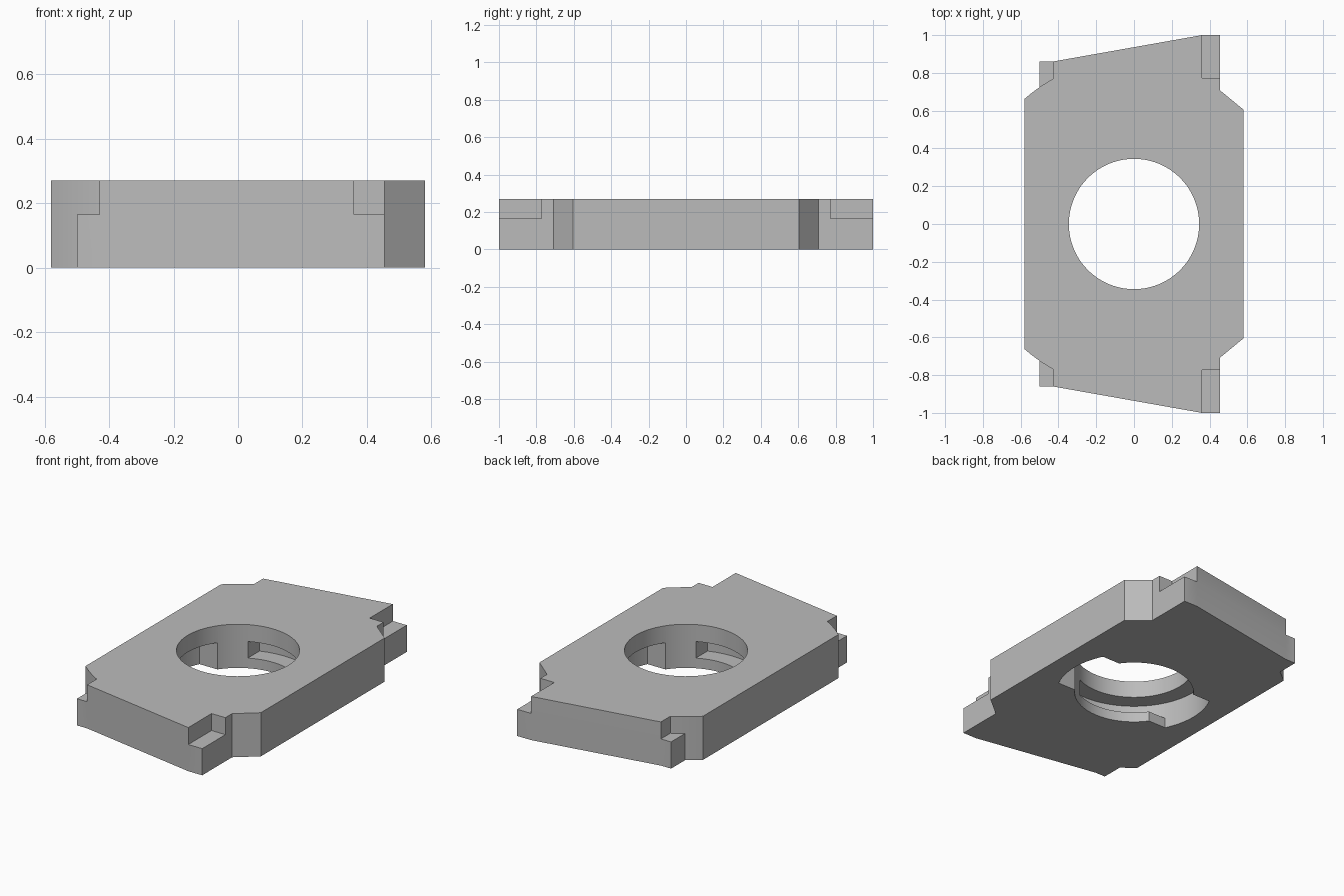
import bpy, bmesh, math

cube = bpy.data.objects.get("Cube")
if cube:
    bpy.data.objects.remove(cube, do_unlink=True)

HEIGHT, STEP = 0.27, 0.165       # plate top, level of notch floors and slot ceilings
HOLE, LOCK, ROUND = 0.345, 0.45, 0.88

grey = bpy.data.materials.new("plain_grey")
grey.use_nodes = True
grey.diffuse_color = (0.5, 0.5, 0.5, 1)
grey.node_tree.nodes["Principled BSDF"].inputs["Base Color"].default_value = (0.5, 0.5, 0.5, 1)


def prism(name, points, z0, z1):
    """Extrude a closed outline from z0 to z1."""
    bm = bmesh.new()
    face = bm.faces.new([bm.verts.new((x, y, z0)) for x, y in points])
    top = bmesh.ops.extrude_face_region(bm, geom=[face])["geom"]
    for v in top:
        if isinstance(v, bmesh.types.BMVert):
            v.co.z = z1
    bmesh.ops.recalc_face_normals(bm, faces=bm.faces)
    mesh = bpy.data.meshes.new(name)
    bm.to_mesh(mesh)
    bm.free()
    mesh.materials.append(grey)
    obj = bpy.data.objects.new(name, mesh)
    bpy.context.collection.objects.link(obj)
    return obj


def arc(radius, a0, a1):
    """Points along an arc, on a shared grid of angles so that cuts line up."""
    inner = [a for a in range(-360, 720, 4) if a0 + 0.5 < a < a1 - 0.5]
    return [(radius * math.cos(math.radians(a)), radius * math.sin(math.radians(a)))
            for a in [a0, *inner, a1]]


def corner_arc(x0, x1, steps=6):
    """Rounded corner points between two x positions."""
    xs = [x0 + (x1 - x0) * i / steps for i in range(steps + 1)]
    return [(x, math.sqrt(ROUND ** 2 - x * x)) for x in xs]


def turn(points):
    return [(-x, -y) for x, y in points]


def flip(points):
    return [(x, -y) for x, y in points]


def cut(body, name, points, z0, z1):
    cutter = prism(name, points, z0, z1)
    cutter.hide_render = True
    mod = body.modifiers.new(name, "BOOLEAN")
    mod.operation, mod.solver, mod.object = "DIFFERENCE", "EXACT", cutter
    bpy.context.view_layer.objects.active = body
    bpy.ops.object.modifier_apply(modifier=mod.name)
    bpy.data.objects.remove(cutter, do_unlink=True)


# Plate outline, back half mirrored to the front
half = [(0.58, 0.605), (0.455, 0.708), (0.455, 1.0), (0.36, 1.0),
        (-0.43, 0.86), (-0.5, 0.86)] + corner_arc(-0.5, -0.58)
plate = prism("plate", half + flip(half)[::-1], 0, HEIGHT)

# Stepped notches on the four corners
square = [(0.36, 0.773), (0.6, 0.773), (0.6, 1.1), (0.36, 1.1)]
curved = corner_arc(-0.43, -0.5)
curved += [(-0.7, curved[-1][1]), (-0.7, 1.1), (-0.5, 1.1), (-0.43, 1.1)]
for shape in (square, curved):
    for side in (shape, flip(shape)):
        cut(plate, "corner_notch", side, STEP, HEIGHT + 0.1)

# Central hole
cut(plate, "hole", arc(HOLE, 0, 360)[:-1], -0.1, HEIGHT + 0.1)

# Entry slots open to the underside
a = math.degrees(math.asin(0.2 / LOCK))
side = arc(LOCK, -a, a)
cut(plate, "entry_slot", side + turn(side), -0.1, STEP)

# Locking grooves, each running a part turn from its slot to a stop
stop = math.degrees(math.acos(-0.15 / LOCK))
groove = arc(LOCK, 0, stop) + [(-0.15, 0)]
for shape in (groove, turn(groove)):
    cut(plate, "lock_groove", shape, 0.063, STEP)

# Smooth the round walls, keep the edges sharp
bpy.ops.object.select_all(action="DESELECT")
plate.select_set(True)
bpy.context.view_layer.objects.active = plate
bpy.ops.object.shade_smooth_by_angle(angle=math.radians(20))
